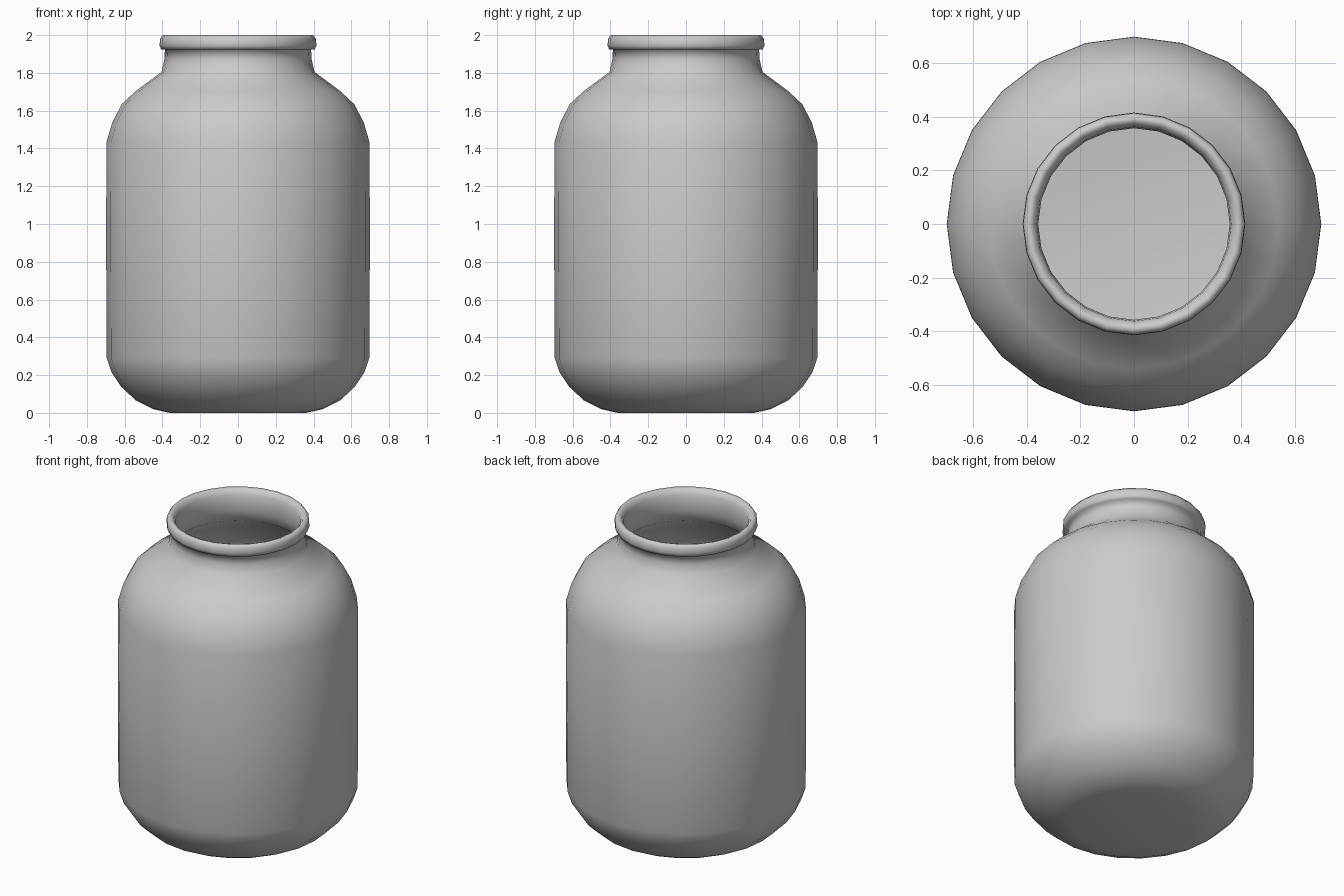
import bpy, bmesh, math

if "Cube" in bpy.data.objects:
    bpy.data.objects.remove(bpy.data.objects["Cube"])

SIDES = 24

# Outer wall from base centre up to the rolled rim, then the inner wall back down
outer = [(0, 0.005), (0.36, 0.005), (0.45, 0.02), (0.54, 0.065), (0.62, 0.14),
         (0.67, 0.215), (0.695, 0.29), (0.698, 0.85), (0.697, 1.43), (0.665, 1.54),
         (0.615, 1.635), (0.54, 1.705), (0.405, 1.805), (0.39, 1.87), (0.387, 1.925)]
rim = [(0.407, 1.925), (0.415, 1.945), (0.413, 1.98), (0.398, 2.0),
       (0.378, 1.993), (0.362, 1.965)]
inner = [(0.357, 1.91), (0.36, 1.86), (0.38, 1.79), (0.52, 1.68), (0.59, 1.61),
         (0.635, 1.53), (0.667, 1.42), (0.668, 0.85), (0.665, 0.3), (0.64, 0.225),
         (0.59, 0.155), (0.52, 0.09), (0.44, 0.05), (0.35, 0.035), (0, 0.035)]


def lathe(name, profile, sides):
    bm = bmesh.new()
    rings = []
    for r, z in profile:
        if r == 0:
            rings.append([bm.verts.new((0, 0, z))] * sides)
        else:
            rings.append([bm.verts.new((r * math.cos(2 * math.pi * i / sides),
                                        r * math.sin(2 * math.pi * i / sides), z))
                          for i in range(sides)])
    for a, b in zip(rings, rings[1:]):
        for i in range(sides):
            j = (i + 1) % sides
            quad = list(dict.fromkeys((a[i], a[j], b[j], b[i])))
            bm.faces.new(quad)
    bmesh.ops.recalc_face_normals(bm, faces=bm.faces)
    for f in bm.faces:
        f.smooth = True
    # stand on the ground
    bmesh.ops.translate(bm, verts=[v for v in bm.verts if v.co.z < 0.01], vec=(0, 0, -0.005))
    mesh = bpy.data.meshes.new(name)
    bm.to_mesh(mesh)
    bm.free()
    obj = bpy.data.objects.new(name, mesh)
    bpy.context.collection.objects.link(obj)
    return obj


# Jar with thin wall and rolled rim
lathe("jar", outer + rim + inner, SIDES)
